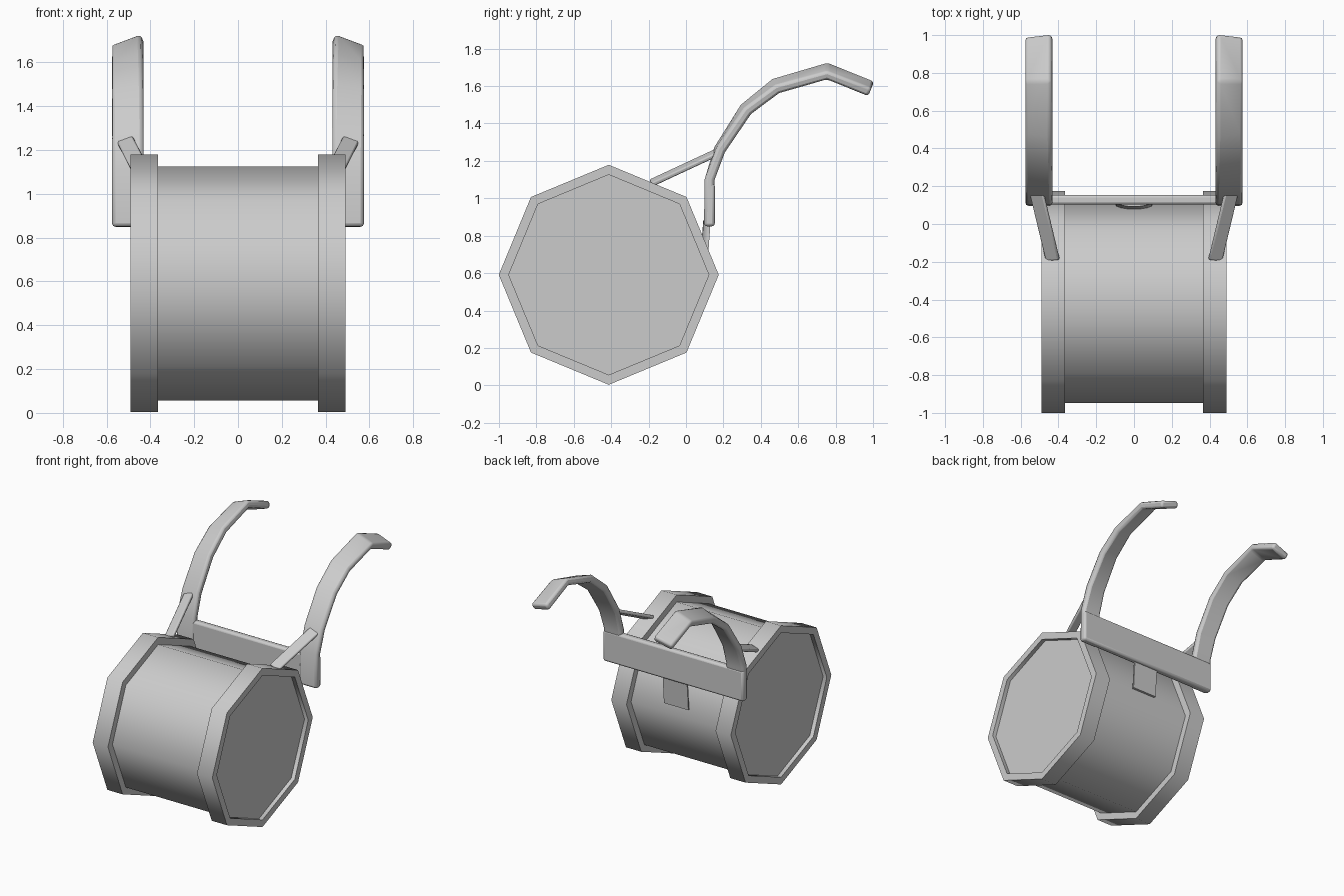
import bpy, bmesh
from math import sin, cos, tau
from mathutils import Vector

cube = bpy.data.objects.get("Cube")
if cube:
    bpy.data.objects.remove(cube)

grey = bpy.data.materials.new("light_grey")
grey.use_nodes = True
grey.diffuse_color = (0.6, 0.6, 0.6, 1)
grey.node_tree.nodes["Principled BSDF"].inputs["Base Color"].default_value = (0.6, 0.6, 0.6, 1)

AXIS_Y, AXIS_Z = -0.413, 0.591


def loft(name, rings, closed=False, angle=50, bevel=0):
    """Skin a list of equal-length rings; closed joins last to first, otherwise the ends are capped."""
    bm = bmesh.new()
    loops = [[bm.verts.new(p) for p in ring] for ring in rings]
    pairs = list(zip(loops, loops[1:]))
    if closed:
        pairs.append((loops[-1], loops[0]))
    for a, b in pairs:
        for i in range(len(a)):
            j = (i + 1) % len(a)
            bm.faces.new((a[i], a[j], b[j], b[i]))
    if not closed:
        bm.faces.new(loops[0])
        bm.faces.new(loops[-1])
    bmesh.ops.recalc_face_normals(bm, faces=bm.faces)
    mesh = bpy.data.meshes.new(name)
    bm.to_mesh(mesh)
    bm.free()
    mesh.materials.append(grey)
    obj = bpy.data.objects.new(name, mesh)
    bpy.context.collection.objects.link(obj)
    if bevel:
        mod = obj.modifiers.new("soft_edges", "BEVEL")
        mod.width, mod.segments = bevel, 2
        mod.limit_method = "ANGLE"
    bpy.ops.object.select_all(action="DESELECT")
    obj.select_set(True)
    bpy.context.view_layer.objects.active = obj
    bpy.ops.object.shade_smooth_by_angle(angle=angle * tau / 360)
    return obj


def octagon(x, r):
    return [(x, AXIS_Y + r * sin(k * tau / 8), AXIS_Z + r * cos(k * tau / 8)) for k in range(8)]


def section(centre, wide, thick):
    return [centre + wide * a + thick * b for a, b in ((-1, -1), (1, -1), (1, 1), (-1, 1))]


# Drum shell with slightly recessed heads
loft("drum_shell", [octagon(-0.46, 0.535), octagon(0.46, 0.535)])

# Carrier back plate
loft("carrier_plate", [section(Vector((x, 0.128, 0.965)), Vector((0, 0.026, 0)), Vector((0, 0, 0.115)))
                       for x in (-0.575, 0.575)], bevel=0.015)

# Curved mounting tab under the plate
tab = []
for y, z in ((0.105, 0.65), (0.122, 0.88)):
    front = [(0.1 * cos(k * tau / 16), y - 0.03 * sin(k * tau / 16), z) for k in range(9)]
    tab.append(front + [(-0.1, y + 0.01, z), (0.1, y + 0.01, z)])
loft("mounting_tab", tab)

# Shoulder arm centre line: y, z, roll
arm_path = [(0.122, 0.85, 0), (0.126, 1.1, 0), (0.18, 1.26, 0.1), (0.32, 1.475, 0.2),
            (0.48, 1.6, 0.3), (0.755, 1.68, 0.36), (0.99, 1.585, 0.3)]

for side, label in ((1, "left"), (-1, "right")):
    # Hoop
    loft(label + "_hoop", [octagon(side * x, r) for x, r in
                           ((0.365, 0.535), (0.365, 0.588), (0.49, 0.588), (0.49, 0.535))], closed=True)
    # Shoulder arm
    rings = []
    for i, (y, z, roll) in enumerate(arm_path):
        y0, z0, _ = arm_path[max(i - 1, 0)]
        y1, z1, _ = arm_path[min(i + 1, len(arm_path) - 1)]
        along = Vector((0, y1 - y0, z1 - z0)).normalized()
        normal = Vector((0, -along.z, along.y))
        across = Vector((side, 0, 0))
        wide = across * cos(roll) - normal * sin(roll)
        thick = normal * cos(roll) + across * sin(roll)
        rings.append(section(Vector((side * 0.503, y, z)), wide * 0.072, thick * 0.026))
    loft(label + "_shoulder_arm", rings, bevel=0.016)
    # Brace from arm to hoop
    top, foot = Vector((side * 0.515, 0.165, 1.245)), Vector((side * 0.43, -0.19, 1.08))
    along = (top - foot).normalized()
    wide = Vector((side, 0, -0.35)) 
    wide = (wide - along * wide.dot(along)).normalized()
    thick = along.cross(wide)
    loft(label + "_brace", [section(p, wide * 0.038, thick * 0.012) for p in (foot, top)], bevel=0.008)
